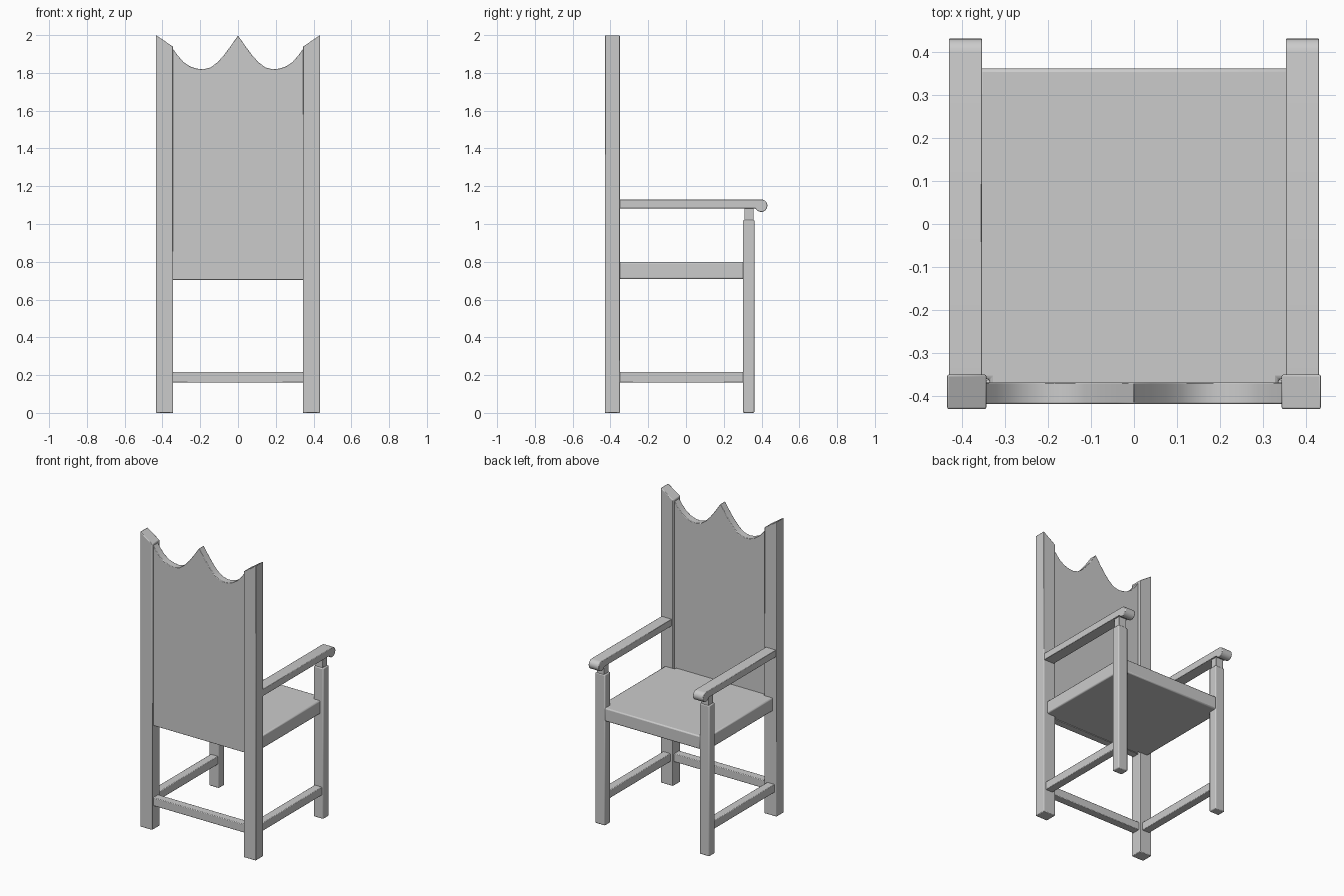
import bpy, bmesh, math

if "Cube" in bpy.data.objects:
    bpy.data.objects.remove(bpy.data.objects["Cube"])


def finish(obj, bevel):
    """Soften edges and shade smooth across shallow angles."""
    bpy.context.collection.objects.link(obj)
    if bevel:
        m = obj.modifiers.new("bevel", 'BEVEL')
        m.width = bevel
        m.segments = 2
        m.limit_method = 'ANGLE'
        m.angle_limit = math.radians(40)
    bpy.ops.object.select_all(action='DESELECT')
    obj.select_set(True)
    bpy.context.view_layer.objects.active = obj
    bpy.ops.object.shade_smooth_by_angle(angle=math.radians(35))
    return obj


def prism(name, pts, axis, lo, hi, bevel=0.004):
    """Extrude a 2D profile along an axis; pts are (y,z), (x,z) or (x,y)."""
    def place(p, t):
        c = list(p)
        c.insert("xyz".index(axis), t)
        return c
    bm = bmesh.new()
    face = bm.faces.new([bm.verts.new(place(p, lo)) for p in pts])
    ext = bmesh.ops.extrude_face_region(bm, geom=[face])
    i = "xyz".index(axis)
    for v in ext["geom"]:
        if isinstance(v, bmesh.types.BMVert):
            v.co[i] = hi
    bmesh.ops.recalc_face_normals(bm, faces=bm.faces)
    me = bpy.data.meshes.new(name)
    bm.to_mesh(me)
    bm.free()
    return finish(bpy.data.objects.new(name, me), bevel)


def box(name, x0, x1, y0, y1, z0, z1, bevel=0.004):
    return prism(name, [(x0, y0), (x1, y0), (x1, y1), (x0, y1)], 'z', z0, z1, bevel)


# arm side profile with a rounded scroll under the front end
cy, cz, r = 0.398, 1.097, 0.033
arm_profile = [(-0.355, 1.083), (-0.355, 1.13)]
for k in range(17):
    a = math.radians(90 - k * 295 / 16)
    p = (cy + r * math.cos(a), cz + r * math.sin(a))
    if p[0] < cy and p[1] > 1.083:
        break
    arm_profile.append(p)
arm_profile.append((cy - r + 0.003, 1.083))

for side, s in (("left", -1), ("right", 1)):
    def span(a, b):
        return sorted((s * a, s * b))

    # back post with sloped top
    prism(f"back_post_{side}",
          [(s * 0.343, 0), (s * 0.434, 0), (s * 0.434, 2.0), (s * 0.343, 1.938)],
          'y', -0.43, -0.35)
    # front leg and its short neck
    box(f"front_leg_{side}", *span(0.355, 0.428), 0.302, 0.362, 0, 1.022, 0.006)
    box(f"arm_neck_{side}", *span(0.364, 0.419), 0.309, 0.358, 1.01, 1.09, 0.003)
    # armrest
    prism(f"armrest_{side}", arm_profile, 'x', *span(0.353, 0.43), bevel=0.003)
    # side stretcher
    box(f"side_stretcher_{side}", *span(0.363, 0.418), -0.36, 0.31, 0.16, 0.216)

# back stretcher
box("back_stretcher", -0.35, 0.35, -0.418, -0.363, 0.16, 0.216)

# seat, notched around the front legs
seat_half = [(0.405, -0.36), (0.405, 0.31), (0.36, 0.31), (0.36, 0.361)]
prism("seat", [(0.335, -0.39), (0.335, -0.36)] + seat_half
      + [(-x, y) for x, y in reversed(seat_half)] + [(-0.335, -0.36), (-0.335, -0.39)],
      'z', 0.708, 0.798, 0.008)

# back panel with twin scalloped top edge
scallop = [(0.04, 1.94), (0.075, 1.893), (0.11, 1.855), (0.145, 1.829), (0.185, 1.819),
           (0.22, 1.823), (0.255, 1.835), (0.29, 1.859), (0.32, 1.893), (0.35, 1.935)]
prism("back_panel", [(-0.35, 0.704), (0.35, 0.704)] + scallop[::-1] + [(0, 1.998)]
      + [(-x, z) for x, z in scallop], 'y', -0.418, -0.368, 0.003)
